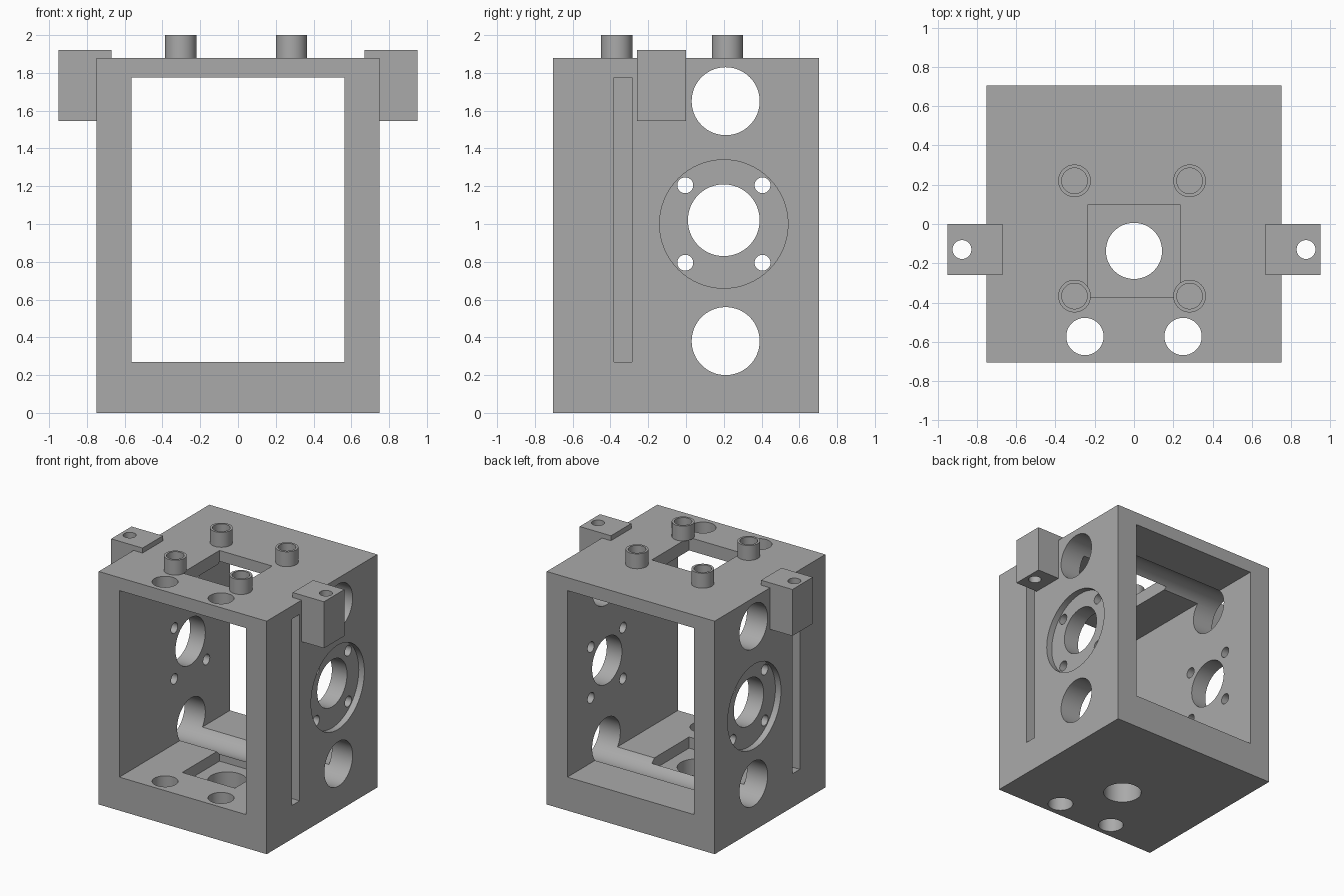
import bpy
import math
from mathutils import Matrix

cube = bpy.data.objects.get("Cube")
if cube:
    bpy.data.objects.remove(cube, do_unlink=True)

grey = bpy.data.materials.new("machined grey")
grey.use_nodes = True
grey.diffuse_color = (0.4, 0.4, 0.4, 1)
grey.node_tree.nodes["Principled BSDF"].inputs["Base Color"].default_value = (0.4, 0.4, 0.4, 1)


def box(name, x, y, z):
    """Block from (min, max) ranges on each axis."""
    bpy.ops.mesh.primitive_cube_add(size=1)
    ob = bpy.context.object
    ob.name = name
    size = [r[1] - r[0] for r in (x, y, z)]
    mid = [(r[0] + r[1]) / 2 for r in (x, y, z)]
    ob.data.transform(Matrix.Translation(mid) @ Matrix.Diagonal((*size, 1)))
    ob.data.materials.append(grey)
    return ob


def rod(name, radius, length, centre, axis="Z"):
    """Round bar centred at a point, along Z or X."""
    bpy.ops.mesh.primitive_cylinder_add(vertices=64, radius=radius, depth=length)
    ob = bpy.context.object
    ob.name = name
    turn = Matrix.Rotation(math.pi / 2, 4, "Y") if axis == "X" else Matrix()
    ob.data.transform(Matrix.Translation(centre) @ turn)
    ob.data.materials.append(grey)
    return ob


def cut(target, cutter):
    """Subtract the cutter and throw it away."""
    mod = target.modifiers.new("cut", "BOOLEAN")
    mod.operation = "DIFFERENCE"
    mod.solver = "EXACT"
    mod.object = cutter
    bpy.context.view_layer.objects.active = target
    bpy.ops.object.modifier_apply(modifier=mod.name)
    bpy.data.objects.remove(cutter, do_unlink=True)


def finish(ob):
    bpy.ops.object.select_all(action="DESELECT")
    ob.select_set(True)
    bpy.context.view_layer.objects.active = ob
    bpy.ops.object.shade_smooth_by_angle(angle=math.radians(30))


# Housing with a window from front to back
W, D, H = 0.75, 0.705, 1.88
FLOOR, CEILING = 0.27, 1.775
frame = box("housing_frame", (-W, W), (-D, D), (0, H))
cut(frame, box("window", (-0.565, 0.565), (-1, 1), (FLOOR, CEILING)))

# Bores running across both side walls
for z, r in ((0.38, 0.18), (1.02, 0.19), (1.65, 0.18)):
    cut(frame, rod("side_bore", r, 3, (0, 0.21 if r < 0.19 else 0.2, z), "X"))
for y in (-0.004, 0.405):
    for z in (0.795, 1.205):
        cut(frame, rod("bolt_hole", 0.042, 3, (0, y, z), "X"))

# Shallow round seat and long groove on each outer side
for s in (-1, 1):
    cut(frame, rod("round_seat", 0.34, 0.1, (s * W, 0.2, 1.0), "X"))
    cut(frame, box("groove", sorted((s * 0.65, s * 1)), (-0.38, -0.285), (FLOOR, CEILING)))

# Square opening in the roof, square pocket and drain in the floor
cut(frame, box("roof_opening", (-0.235, 0.235), (-0.375, 0.1), (1.5, 2.2)))
cut(frame, box("floor_pocket", (-0.235, 0.235), (-0.375, 0.1), (0.18, 0.6)))
cut(frame, rod("floor_hole", 0.143, 1, (0, -0.137, 0)))
for x in (-0.25, 0.25):
    cut(frame, rod("front_hole", 0.095, 5, (x, -0.573, 1)))
finish(frame)

# Hollow posts on the roof
for i, x in enumerate((-0.303, 0.283)):
    for j, y in enumerate((-0.367, 0.22)):
        post = rod(f"{('right', 'left')[i]}_{('front', 'back')[j]}_post", 0.083, 0.12, (x, y, 1.94))
        cut(post, rod("post_bore", 0.065, 0.2, (x, y, 1.99)))
        finish(post)

# Side brackets hooked over the roof edge
for s, side in ((-1, "right"), (1, "left")):
    bracket = box(side + "_bracket", sorted((s * 0.67, s * 0.95)), (-0.26, 0), (1.545, 1.92))
    cut(bracket, box("hook", sorted((s * 0.5, s * W)), (-1, 1), (1, H)))
    cut(bracket, rod("bracket_hole", 0.048, 3, (s * 0.876, -0.13, 1.7)))
    finish(bracket)
